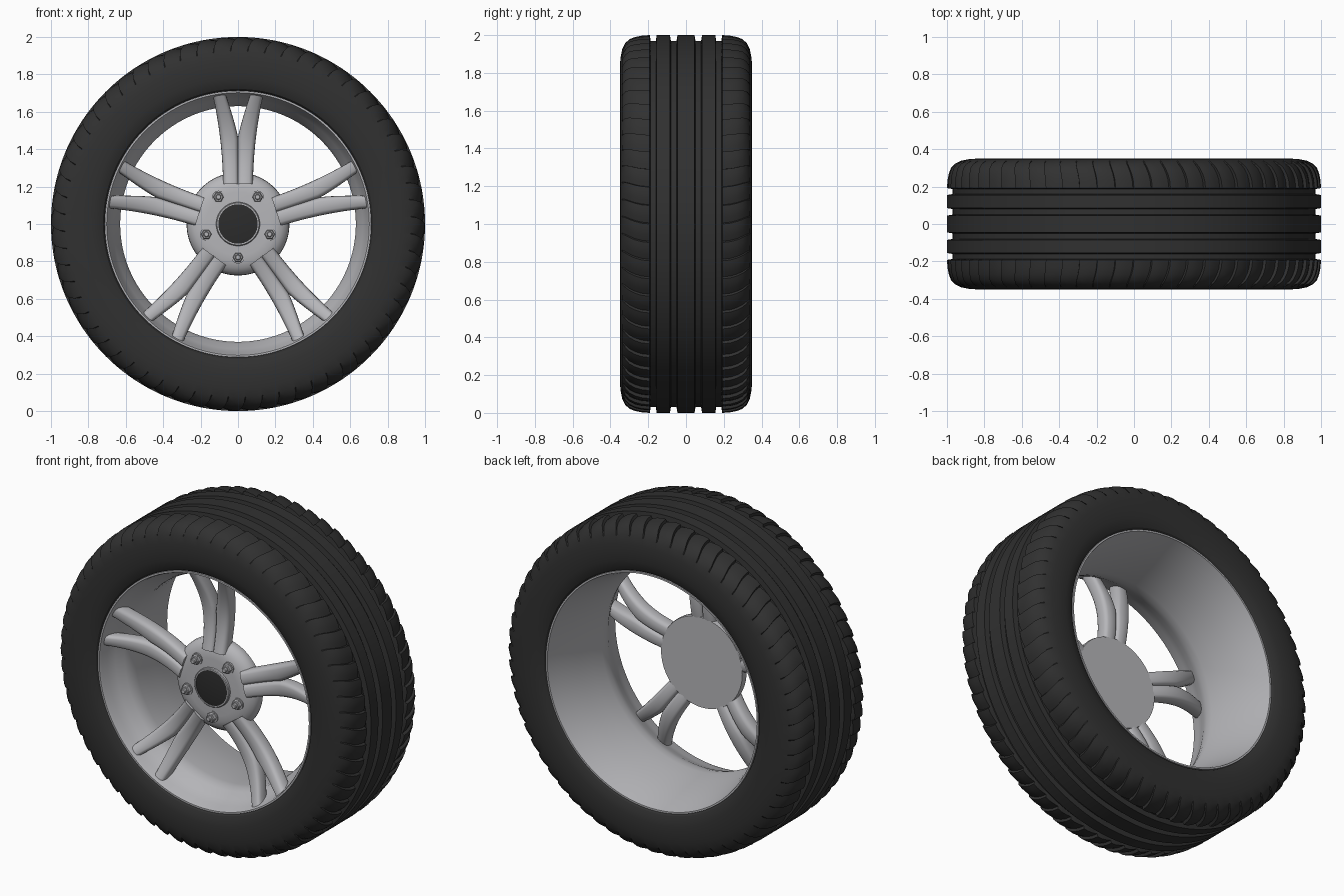
import bpy, bmesh, math
from mathutils import Matrix

if "Cube" in bpy.data.objects:
    bpy.data.objects.remove(bpy.data.objects["Cube"], do_unlink=True)


def material(name, rgb, rough):
    m = bpy.data.materials.new(name)
    m.use_nodes = True
    col = (*rgb, 1)
    m.diffuse_color = col
    bsdf = m.node_tree.nodes["Principled BSDF"]
    bsdf.inputs["Base Color"].default_value = col
    bsdf.inputs["Roughness"].default_value = rough
    return m


rubber = material("black rubber", (0.03, 0.03, 0.03), 0.7)
silver = material("silver alloy", (0.47, 0.47, 0.49), 0.4)
cap_black = material("cap black", (0.025, 0.025, 0.025), 0.5)


def finish(name, bm, mat, angle=30):
    """Weld, orient and shade a bmesh, then link it as an object."""
    bmesh.ops.remove_doubles(bm, verts=bm.verts, dist=1e-5)
    bmesh.ops.recalc_face_normals(bm, faces=bm.faces)
    mesh = bpy.data.meshes.new(name)
    bm.to_mesh(mesh)
    bm.free()
    mesh.materials.append(mat)
    ob = bpy.data.objects.new(name, mesh)
    bpy.context.collection.objects.link(ob)
    bpy.ops.object.select_all(action='DESELECT')
    ob.select_set(True)
    bpy.context.view_layer.objects.active = ob
    bpy.ops.object.shade_smooth_by_angle(angle=math.radians(angle))
    return ob


def loft(bm, rings, close_rings=False):
    """Bridge consecutive closed rings of points with quads."""
    vs = [[bm.verts.new(p) for p in ring] for ring in rings]
    n = len(vs[0])
    last = len(vs) if close_rings else len(vs) - 1
    for i in range(last):
        a, b = vs[i], vs[(i + 1) % len(vs)]
        for j in range(n):
            k = (j + 1) % n
            bm.faces.new((a[j], a[k], b[k], b[j]))
    return vs


def lathe(name, profile, mat, segs=128, closed=False, center=(0, 1)):
    """Revolve (y, radius) points about an axis along y."""
    bm = bmesh.new()
    turn = [math.tau * j / segs for j in range(segs)]
    rings = [[(center[0] + r * math.cos(t), y, center[1] + r * math.sin(t))
              for t in turn] for y, r in profile]
    loft(bm, rings, closed)
    return finish(name, bm, mat)


# Tyre: one half profile mirrored, with four grooves and siped shoulders
half = [(0.045, 1), (0.05, 0.97), (0.08, 0.97), (0.085, 1),
        (0.155, 1), (0.16, 0.97), (0.187, 0.97), (0.192, 1),
        (0.235, 0.997), (0.27, 0.99), (0.3, 0.978), (0.322, 0.957),
        (0.338, 0.925), (0.347, 0.88), (0.35, 0.83), (0.348, 0.78),
        (0.341, 0.745), (0.33, 0.722), (0.315, 0.712), (0.29, 0.712)]
tyre_profile = [(-y, r) for y, r in reversed(half)] + half
SIPES = 64
saw = [(0.0, 0.0), (0.06, 0.016), (0.35, 0.007), (0.7, 0.0)]


def tyre_ring(y, r):
    siped = 0.19 < abs(y) < 0.33 and r > 0.95
    across = min(max((abs(y) - 0.19) / 0.14, 0), 1)
    ring = []
    for k in range(SIPES):
        for frac, drop in saw:
            t = math.tau * (k + frac) / SIPES + 0.04 * across ** 2
            rr = r - drop if siped else r
            ring.append((rr * math.cos(t), y, 1 + rr * math.sin(t)))
    return ring


tyre = bmesh.new()
loft(tyre, [tyre_ring(y, r) for y, r in tyre_profile], True)
finish("tyre", tyre, rubber)

# Rim: lip, short front flare, narrow throat and long rear flare
inner = [(-0.325, 0.712), (-0.325, 0.702), (-0.31, 0.696), (-0.27, 0.688),
         (-0.22, 0.668), (-0.17, 0.642), (-0.13, 0.63), (-0.09, 0.63),
         (0, 0.638), (0.1, 0.651), (0.19, 0.668), (0.26, 0.685),
         (0.31, 0.698), (0.325, 0.702), (0.325, 0.712)]
outer = [(0.28, 0.715), (0.1, 0.69), (-0.1, 0.67), (-0.28, 0.715)]
lathe("rim", inner + outer, silver, closed=True)

# Hub, cap ring and centre cap
lathe("hub", [(-0.15, 0), (-0.15, 0.272), (-0.165, 0.275), (-0.19, 0.273),
              (-0.212, 0.258), (-0.228, 0.235), (-0.237, 0.205),
              (-0.24, 0.17), (-0.242, 0)], silver)
lathe("cap_ring", [(-0.23, 0.118), (-0.252, 0.116), (-0.256, 0.112),
                   (-0.256, 0.105), (-0.23, 0.105)], silver, 64, True)
lathe("centre_cap", [(-0.23, 0.105), (-0.252, 0.105), (-0.257, 0.07),
                     (-0.259, 0)], cap_black, 64)

# Lug nuts: washer, hex body and stud between the spokes
for i in range(5):
    a = math.radians(-90 + 72 * i)
    c = (0.178 * math.cos(a), 1 + 0.178 * math.sin(a))
    lathe(f"lug_washer_{i + 1}", [(-0.22, 0.034), (-0.246, 0.034), (-0.246, 0)],
          silver, 24, center=c)
    lathe(f"lug_nut_{i + 1}", [(-0.24, 0.028), (-0.266, 0.028), (-0.27, 0.023),
                               (-0.27, 0)], silver, 6, center=c)
    lathe(f"lug_stud_{i + 1}", [(-0.26, 0.015), (-0.283, 0.015), (-0.286, 0.011),
                                (-0.286, 0)], silver, 16, center=c)


def arm_section(t, side):
    """Rounded-front section of a spoke arm, t running from hub to rim."""
    r = 0.215 + 0.475 * t
    out_edge = 0.08 + 0.005 * t + 0.05 * t * t
    in_edge = 0.065 * max(0, (t - 0.5) / 0.5) ** 1.2 - 0.004 * (1 - t)
    mid, hw = (out_edge + in_edge) / 2, (out_edge - in_edge) / 2
    front = -0.25 + 0.035 * math.sin(math.pi * t) - 0.055 * t * t
    y_mid = front + 0.045
    pts = []
    for k in range(20):
        a = math.tau * k / 20
        cx, cy = math.cos(a), math.sin(a)
        # squared-off ellipse
        px = math.copysign(abs(cx) ** 0.55, cx) * hw
        py = math.copysign(abs(cy) ** 0.75, cy) * 0.045
        pts.append((side * (mid + px), y_mid + py, r))
    return pts


# Five twin-arm spokes
for i in range(5):
    bm = bmesh.new()
    for side in (-1, 1):
        vs = loft(bm, [arm_section(k / 14, side) for k in range(15)])
        bm.faces.new(vs[0])
        bm.faces.new(vs[-1])
    place = Matrix.Translation((0, 0, 1)) @ Matrix.Rotation(math.radians(72 * i), 4, 'Y')
    bmesh.ops.transform(bm, matrix=place, verts=bm.verts)
    finish(f"spoke_{i + 1}", bm, silver, 40)
